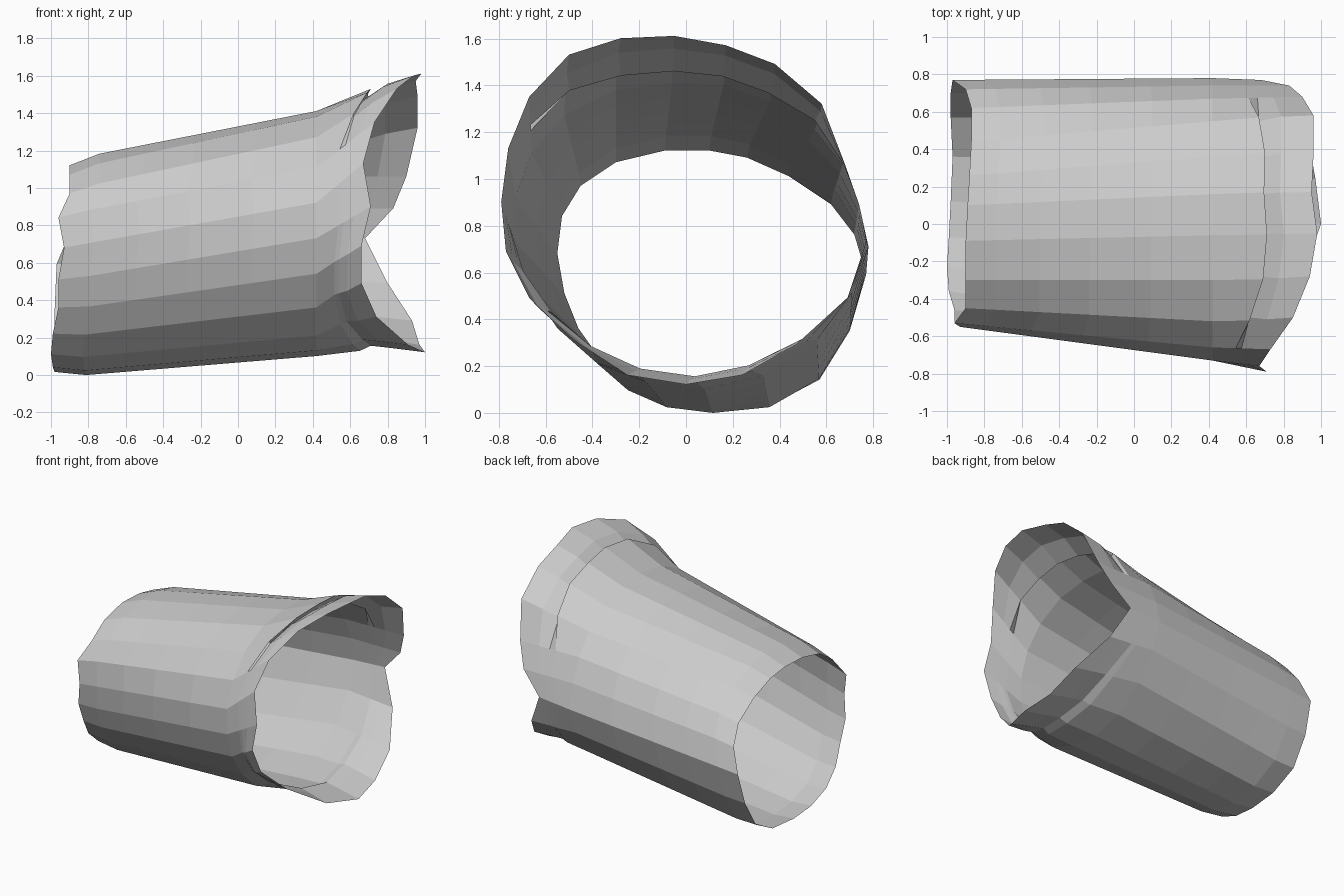
import bpy, bmesh, math
from mathutils import Vector

if "Cube" in bpy.data.objects:
    bpy.data.objects.remove(bpy.data.objects["Cube"])

# Cross-sections, anticlockwise from the back side: narrow left end
LEFT = [(-.97,.77,.60),(-.90,.72,.77),(-.87,.62,.90),(-.87,.44,1.02),(-.88,.26,1.10),
        (-.89,.10,1.13),(-.90,-.09,1.13),(-.90,-.30,1.08),(-.90,-.45,.98),(-.96,-.53,.85),
        (-.93,-.55,.69),(-.96,-.52,.52),(-.96,-.46,.37),(-.99,-.36,.23),(-1.0,-.23,.12),
        (-.99,-.07,.05),(-.98,.12,.025),(-.97,.36,.04),(-.98,.57,.15),(-.98,.70,.36)]
# Wide section just before the cuff fold (y, z) at x = 0.42
MID = [(.78,.72),(.74,.90),(.67,1.07),(.55,1.22),(.36,1.34),(.16,1.41),(-.06,1.42),
       (-.30,1.39),(-.52,1.28),(-.66,1.12),(-.73,.93),(-.73,.74),(-.67,.55),(-.55,.37),
       (-.38,.22),(-.17,.14),(.08,.11),(.33,.17),(.56,.32),(.71,.52)]
# Ragged right rim
RIGHT = [(.68,.77,.74),(.83,.74,.90),(.90,.68,1.07),(.96,.58,1.33),(.96,.38,1.50),
         (.95,.17,1.58),(.98,-.05,1.62),(.94,-.28,1.61),(.85,-.50,1.54),(.73,-.67,1.36),
         (.67,-.76,1.14),(.71,-.79,.91),(.66,-.77,.70),(.66,-.67,.50),(.74,-.48,.32),
         (.91,-.25,.17),(1.0,0,.13),(.97,.24,.17),(.93,.47,.30),(.80,.69,.50)]
N = len(LEFT)
left = [Vector(p) for p in LEFT]
mid = [Vector((.42, y, z)) for y, z in MID]
right = [Vector(p) for p in RIGHT]
centre = Vector((0, 0, .8))


def window(i, lo, hi):
    """Weight that rises to 1 between two section indices."""
    if not lo < i < hi:
        return 0
    return min(1, (i - lo) / 2, (hi - i) / 2)


def inward(p, d):
    v = centre - Vector((0, p.y, p.z))
    return p + v.normalized() * d


rings = []
# Long tapered body, slightly bulging above and below
for t in (0, .12, .3, .5, .75, 1):
    ring = []
    for i in range(N):
        p = left[i].lerp(mid[i], t)
        p.z += .032 * min(1, t / .12) * (1 - t) * math.sin(math.tau * i / N)
        ring.append(p)
    rings.append(ring)

# Cuff: overlapping fold on top, pinched crease underneath and at the front
for t, shift, top, low, pinch in ((.4, .12, -.015, .02, .03), (.5, -.08, .035, .045, .02),
                                  (.68, 0, -.01, .03, 0), (1, 0, 0, 0, 0)):
    ring = []
    for i in range(N):
        w = window(i, 2, 9)
        p = mid[i].lerp(right[i], t + shift * w)
        d = top * w + low * window(i, 13, 19) + pinch * window(i, 11, 15)
        ring.append(inward(p, d))
    rings.append(ring)

# Skin the rings into an open sleeve
bm = bmesh.new()
vs = [[bm.verts.new(p) for p in r] for r in rings]
for a, b in zip(vs, vs[1:]):
    for i in range(N):
        j = (i + 1) % N
        bm.faces.new((a[i], a[j], b[j], b[i]))
low_z = min(v.co.z for v in bm.verts)
for v in bm.verts:
    v.co.z -= low_z
bmesh.ops.recalc_face_normals(bm, faces=bm.faces)
mesh = bpy.data.meshes.new("sleeve")
bm.to_mesh(mesh)
bm.free()
sleeve = bpy.data.objects.new("sleeve", mesh)
bpy.context.collection.objects.link(sleeve)
